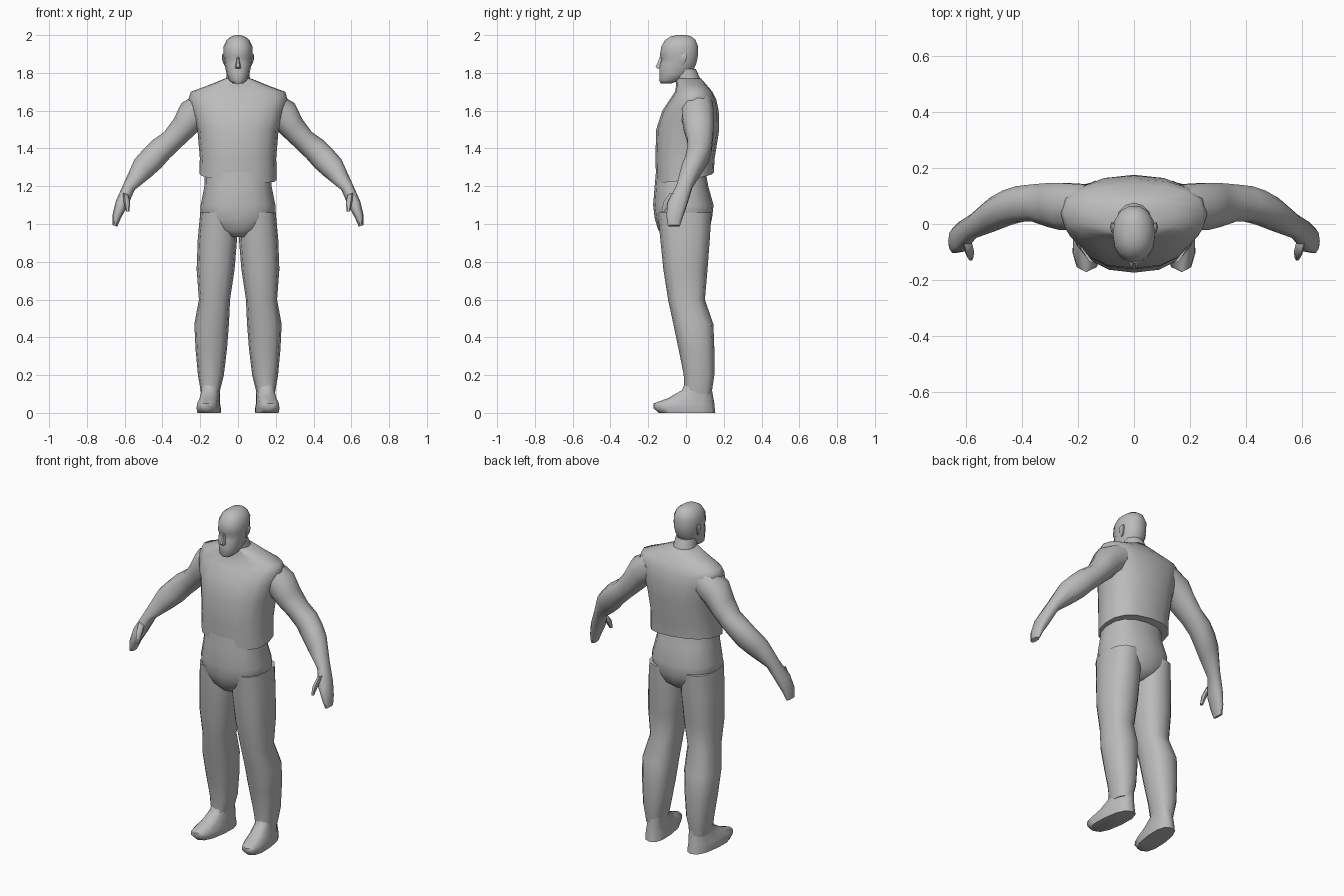
import bpy, bmesh, math
from mathutils import Vector

gray = bpy.data.materials.new("clay gray")
gray.diffuse_color = (0.5, 0.5, 0.5, 1)


def finish(bm, name, mirror=False, angle=55):
    bmesh.ops.recalc_face_normals(bm, faces=bm.faces)
    me = bpy.data.meshes.new(name)
    bm.to_mesh(me)
    bm.free()
    me.materials.append(gray)
    ob = bpy.data.objects.new(name, me)
    bpy.context.collection.objects.link(ob)
    bpy.ops.object.select_all(action='DESELECT')
    ob.select_set(True)
    bpy.context.view_layer.objects.active = ob
    bpy.ops.object.shade_smooth_by_angle(angle=math.radians(angle))
    if mirror:
        ob.modifiers.new("mirror", 'MIRROR').use_bisect_axis[0] = False
    return ob


def loft(name, rings, n=12, power=2.0, mirror=False, warp=None, angle=55):
    """Skin rings of (centre, half axis u, half axis v) and cap both ends."""
    bm = bmesh.new()
    loops = []
    for c, u, v in rings:
        loop = []
        for i in range(n):
            a = 2 * math.pi * i / n
            cu, sv = [math.copysign(abs(t) ** (2 / power), t)
                      for t in (math.cos(a), math.sin(a))]
            p = Vector(c) + Vector(u) * cu + Vector(v) * sv
            loop.append(bm.verts.new(warp(p) if warp else p))
        loops.append(loop)
    for a, b in zip(loops, loops[1:]):
        for i in range(n):
            j = (i + 1) % n
            bm.faces.new((a[i], a[j], b[j], b[i]))
    bm.faces.new(loops[0])
    bm.faces.new(loops[-1])
    return finish(bm, name, mirror, angle)


def level(z, x0, x1, y0, y1):
    """Horizontal ring from its extents."""
    return (((x0 + x1) / 2, (y0 + y1) / 2, z),
            ((x1 - x0) / 2, 0, 0), (0, (y1 - y0) / 2, 0))


def centred(rows):
    return [level(z, -h, h, y0, y1) for z, h, y0, y1 in rows]


# Upper torso, with a slightly tilted hem standing off the waist
def hem_tilt(p):
    if p.z < 1.26:
        p.z += 0.15 * p.y - 0.08 * p.x
    return p


loft("upper_torso", centred([
    (1.25, .205, -.158, .147), (1.35, .202, -.162, .152),
    (1.50, .215, -.158, .176), (1.60, .245, -.125, .173),
    (1.66, .262, -.085, .160), (1.70, .250, -.058, .140),
    (1.735, .155, -.052, .110), (1.77, .07, -.05, .08)]),
    n=16, power=2.4, warp=hem_tilt)

# Hips and waist
loft("hips", centred([
    (.93, .05, -.115, .07), (.97, .13, -.148, .122), (1.03, .198, -.166, .138),
    (1.10, .198, -.174, .146), (1.20, .178, -.166, .118),
    (1.30, .175, -.157, .100)]), n=16, power=2.4)

# Neck
loft("neck", centred([
    (1.68, .085, -.05, .105), (1.76, .064, -.055, .08),
    (1.82, .058, -.07, .052)]), n=12)

# Head
loft("head", centred([
    (1.745, .028, -.135, -.075), (1.76, .048, -.143, -.03),
    (1.80, .062, -.143, .035), (1.845, .071, -.140, .055),
    (1.872, .074, -.130, .062), (1.89, .076, -.141, .065),
    (1.94, .076, -.133, .066), (1.975, .060, -.112, .052),
    (1.993, .036, -.082, .028), (2.0, .014, -.05, 0)]), n=14, power=2.2)

# Nose
loft("nose", centred([
    (1.822, .016, -.153, -.12), (1.832, .017, -.164, -.12),
    (1.855, .010, -.152, -.12), (1.885, .006, -.140, -.12)]), n=6)

# Ears
loft("ear", [
    level(1.84, .064, .073, -.03, -.012), level(1.865, .066, .083, -.034, .002),
    level(1.893, .068, .086, -.03, .008), level(1.902, .07, .08, -.022, .002)],
    n=6, mirror=True)

# Legs
loft("leg", [level(*r) for r in [
    (.10, .100, .195, -.010, .135), (.20, .075, .212, -.012, .150),
    (.34, .058, .225, -.040, .150), (.47, .048, .231, -.067, .145),
    (.60, .042, .207, -.095, .100), (.76, .018, .219, -.120, .114),
    (.92, .005, .213, -.136, .126), (1.06, .012, .200, -.150, .135)]],
    n=12, power=2.5, mirror=True)


# Feet, turned out and coming to a blunt point at the toe
def toe_out(p):
    p.x += 0.10 * (0.10 - p.y) - 0.008
    return p


loft("foot", [level(*r) for r in [
    (0, .092, .212, -.145, .155), (.025, .090, .214, -.172, .152),
    (.05, .095, .210, -.172, .150), (.078, .098, .203, -.095, .145),
    (.12, .100, .197, -.022, .138), (.15, .098, .198, -.008, .138)]],
    n=12, power=2.5, mirror=True, warp=toe_out)


# Arms: centre x, y, z, half thickness, half depth, tilt of the section
def limb(rows):
    out = []
    for x, y, z, h, d, deg in rows:
        a = math.radians(deg)
        out.append(((x, y, z), (h * math.cos(a), 0, h * math.sin(a)), (0, d, 0)))
    return out


loft("arm", limb([
    (.16, .06, 1.625, .085, .085, 58), (.245, .062, 1.575, .085, .088, 50),
    (.295, .068, 1.505, .068, .082, 48), (.350, .075, 1.443, .060, .070, 48),
    (.408, .072, 1.395, .066, .066, 46), (.455, .058, 1.345, .068, .064, 46),
    (.503, .035, 1.297, .064, .060, 46), (.575, -.008, 1.200, .034, .044, 36),
    (.615, -.045, 1.110, .034, .055, 22), (.642, -.060, 1.040, .024, .046, 20),
    (.652, -.064, .990, .013, .033, 20)]), n=10, power=2.2, mirror=True)

# Thumbs
loft("thumb", limb([
    (.595, -.065, 1.160, .016, .026, 20), (.588, -.100, 1.115, .017, .022, 10),
    (.584, -.122, 1.065, .009, .010, 0)]), n=6, mirror=True)
